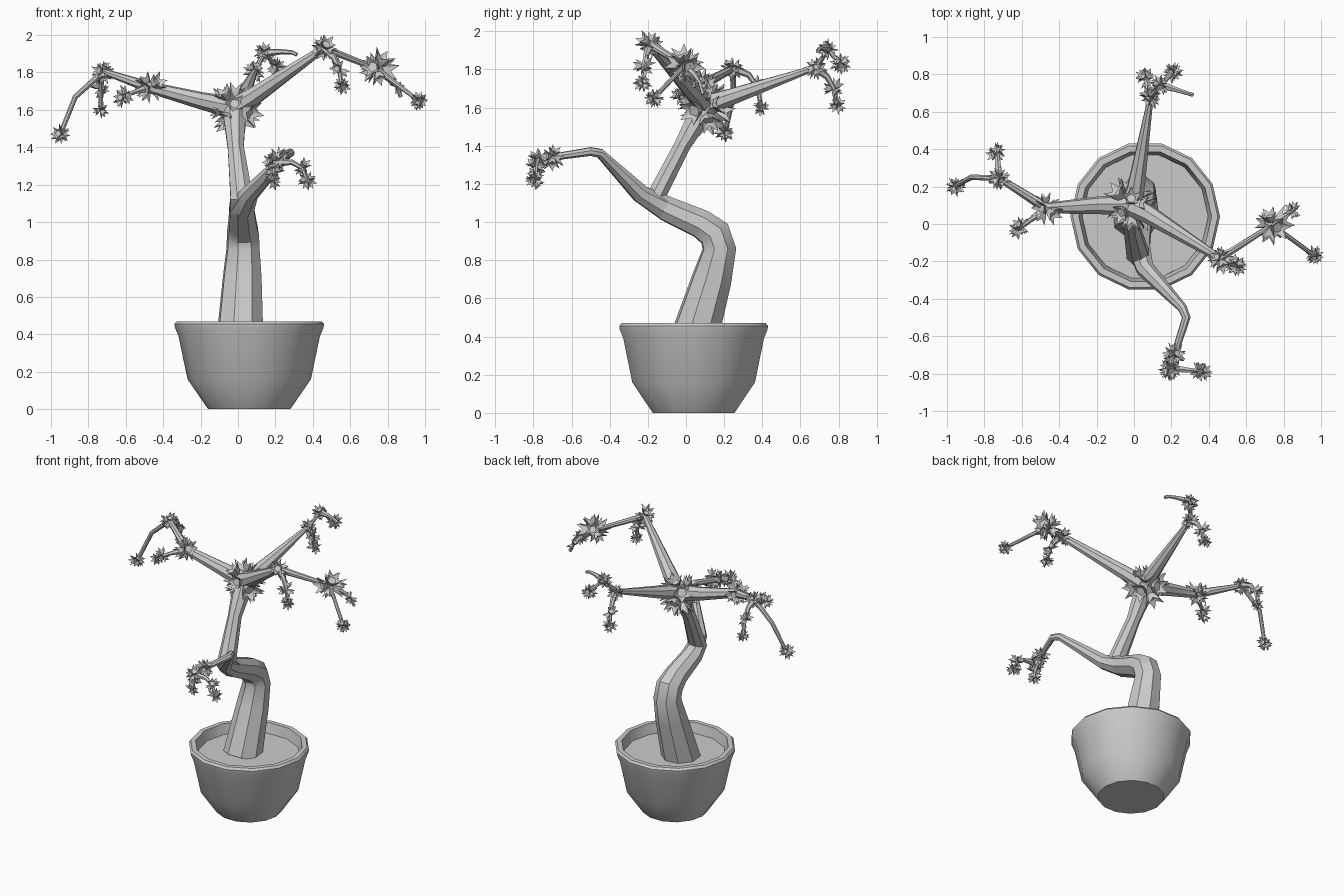
import bpy, bmesh, math, random
from mathutils import Vector, Matrix

if "Cube" in bpy.data.objects:
    bpy.data.objects.remove(bpy.data.objects["Cube"])

random.seed(4)


def finish(bm, name, angle):
    bmesh.ops.recalc_face_normals(bm, faces=bm.faces)
    me = bpy.data.meshes.new(name)
    bm.to_mesh(me)
    bm.free()
    ob = bpy.data.objects.new(name, me)
    bpy.context.collection.objects.link(ob)
    bpy.ops.object.select_all(action='DESELECT')
    ob.select_set(True)
    bpy.context.view_layer.objects.active = ob
    bpy.ops.object.shade_smooth_by_angle(angle=math.radians(angle))


def skin(bm, rings):
    for a, b in zip(rings, rings[1:]):
        n = len(a)
        for i in range(n):
            bm.faces.new((a[i], a[(i + 1) % n], b[(i + 1) % n], b[i]))
    bm.faces.new(rings[0][::-1])
    bm.faces.new(rings[-1])


def lathe(name, profile, sides=14, cx=.06, cy=.04):
    bm = bmesh.new()
    skin(bm, [[bm.verts.new((cx + r * math.cos(2 * math.pi * i / sides),
                             cy + r * math.sin(2 * math.pi * i / sides), z))
               for i in range(sides)] for r, z in profile])
    finish(bm, name, 30)


def tube(bm, pts, radii, sides=8):
    rings, up = [], Vector((1, 0.13, 0))
    for i, p in enumerate(pts):
        t = Vector()
        if i:
            t += (p - pts[i - 1]).normalized()
        if i < len(pts) - 1:
            t += (pts[i + 1] - p).normalized()
        t.normalize()
        u = up - t * up.dot(t)
        if u.length < 0.2:
            u = Vector((0, 1, 0)) - t * t.y
        u.normalize()
        up, v = u, t.cross(u)
        a = [2 * math.pi * (k + 0.5) / sides for k in range(sides)]
        rings.append([bm.verts.new(p + radii[i] * (u * math.cos(k) + v * math.sin(k))) for k in a])
    skin(bm, rings)


def taper(pts, r0, r1):
    """Radii that thin out quickly, then slowly, along the path."""
    d = [0]
    for a, b in zip(pts, pts[1:]):
        d.append(d[-1] + (b - a).length)
    return [r1 + (r0 - r1) * (1 - x / d[-1]) ** 2 for x in d]


def blossom(bm, pos, d, s):
    """Small five-pointed cup opening along d."""
    m = Matrix.Translation(pos) @ d.to_track_quat('Z', 'Y').to_matrix().to_4x4() \
        @ Matrix.Rotation(random.uniform(0, 6), 4, 'Z')

    def ring(tip_r, tip_z, dip_r, dip_z):
        out = []
        for i in range(10):
            r, z = (dip_r, dip_z) if i % 2 else (tip_r, tip_z)
            a = math.pi * i / 5
            out.append(bm.verts.new(m @ (Vector((r * math.cos(a), r * math.sin(a), z)) * s)))
        return out
    skin(bm, [ring(.15, -.15, .15, -.15), ring(.45, .15, .42, .18),
              ring(.75, .85, .42, .45), ring(.35, .35, .3, .3)])


def cluster(bm, c, n, size, off):
    spin = random.uniform(0, 6)
    for i in range(n):
        z = 1 - 2 * (i + 0.5) / n
        a, q = spin + i * 2.39996, math.sqrt(1 - z * z)
        d = Vector((q * math.cos(a), q * math.sin(a), z))
        blossom(bm, c + d * off, d, size * random.uniform(.8, 1.15))


# Pot with rolled rim, and soil
lathe("pot", [(.22, 0), (.33, .16), (.378, .39), (.397, .435), (.4, .455),
              (.388, .47), (.355, .47), (.335, .38)])
lathe("soil", [(.337, .37), (.337, .40)])

# Trunk
HUB = Vector((-.02, .1, 1.61))
bm = bmesh.new()
path = [Vector(p) for p in [(.01, .04, .38), (.022, .135, .7), (.027, .175, .86), (.027, .15, .94),
                            (.025, .08, .99), (.02, -.1, 1.07), (.02, -.16, 1.13),
                            (-.012, -.02, 1.4)]] + [HUB, HUB + Vector((0, .01, .04))]
tube(bm, path, [.13, .108, .092, .09, .08, .07, .065, .046, .07, .05])
finish(bm, "trunk", 35)

# Main limbs, with blossoms at chosen joints
blooms = bmesh.new()
cluster(blooms, HUB, 12, .085, .07)


def limb(name, coords, r0, r1, joints):
    pts = [Vector(p) for p in coords]
    radii = taper(pts, r0, r1)
    bm = bmesh.new()
    tube(bm, pts, radii)
    finish(bm, name, 35)
    for j in joints:
        cluster(blooms, pts[j], 6, .027 + 1.15 * radii[j], radii[j] * .9)
    return pts


low = limb("low_branch", [(.02, -.1, 1.07), (.06, -.24, 1.15), (.26, -.45, 1.36), (.28, -.5, 1.37),
                          (.215, -.7, 1.34), (.19, -.77, 1.32)], .068, .018, [4, 5])
left = limb("left_branch", [HUB, (-.2, .1, 1.65), (-.47, .085, 1.72), (-.72, .245, 1.805),
                            (-.87, .25, 1.67), (-.95, .205, 1.47)], .06, .013, [2, 3, 5])
right = limb("right_branch", [HUB, (.08, .05, 1.67), (.46, -.185, 1.93), (.74, -.005, 1.82),
                              (.965, -.17, 1.65)], .06, .012, [2, 3, 4])
back = limb("back_branch", [HUB, (.01, .19, 1.64), (.09, .68, 1.81), (.14, .745, 1.905),
                            (.21, .81, 1.83)], .06, .012, [2, 3, 4])
cluster(blooms, right[3], 6, .08, .03)

# Side twigs arching from a limb joint to a tip; some tips stay bare
bm = bmesh.new()
for start, tip, arch, flowers in [
    (low[5], (.37, -.79, 1.22), .04, 4), (low[4], (.19, -.8, 1.22), .01, 3),
    (left[2], (-.62, -.03, 1.66), 0, 4), (left[3], (-.735, .395, 1.6), .05, 4),
    (right[2], (.555, -.225, 1.73), .03, 5), (right[3], (.87, .09, 1.67), .01, 0),
    (back[2], (.06, .79, 1.61), .03, 4), (back[3], (.315, .69, 1.895), .01, 0),
]:
    tip = Vector(tip)
    flat = Vector((tip.x - start.x, tip.y - start.y, 0)) * .15
    mid = [start.lerp(tip, t) + Vector((0, 0, arch)) + flat for t in (.4, .7)]
    pts = [start, *mid, tip]
    tube(bm, pts, taper(pts, .023, .011), 6)
    cluster(blooms, tip, flowers, .038, .01)
    if flowers or start == right[3]:
        cluster(blooms, mid[1], 3, .042, .014)
finish(bm, "twigs", 40)
finish(blooms, "blossoms", 35)
